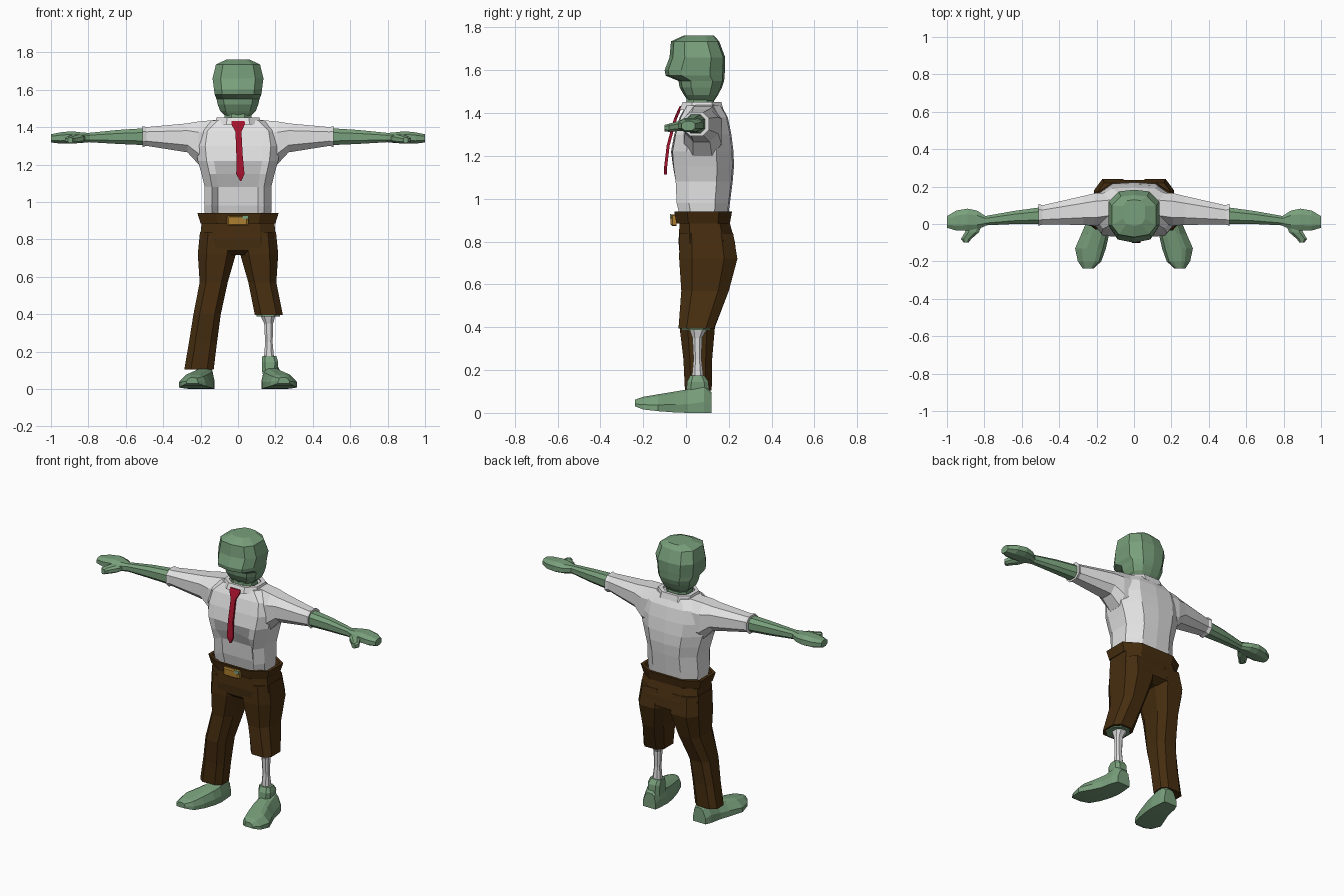
import bpy, bmesh, math
from mathutils import Vector

cube = bpy.data.objects.get("Cube")
if cube:
    bpy.data.objects.remove(cube, do_unlink=True)


def material(name, rgb):
    m = bpy.data.materials.new(name)
    m.use_nodes = True
    m.diffuse_color = (*rgb, 1)
    bsdf = m.node_tree.nodes["Principled BSDF"]
    bsdf.inputs["Base Color"].default_value = (*rgb, 1)
    bsdf.inputs["Roughness"].default_value = 0.9
    return m


GREEN = material("green skin", (0.19, 0.35, 0.20))
WHITE = material("white shirt", (0.76, 0.76, 0.76))
BROWN = material("brown cloth", (0.062, 0.027, 0.005))
RED = material("red tie", (0.36, 0.006, 0.025))
GOLD = material("gold buckle", (0.42, 0.21, 0.03))
BONE = material("pale bone", (0.72, 0.72, 0.72))


def octagon(k):
    return [(1, -k), (1, k), (k, 1), (-k, 1), (-1, k), (-1, -k), (-k, -1), (k, -1)]


def ring(axis, t, u0, u1, v0, v1, shape):
    """Fit a unit outline into a bounding box at height t along an axis."""
    pts = []
    for a, b in shape:
        u, v = (u0 + u1) / 2 + a * (u1 - u0) / 2, (v0 + v1) / 2 + b * (v1 - v0) / 2
        pts.append({"x": (t, u, v), "y": (u, t, v), "z": (u, v, t)}[axis])
    return pts


def loft(name, rings, mat, side=1, caps=True, closed=False):
    bm = bmesh.new()
    rows = [[bm.verts.new((p[0] * side, p[1], p[2])) for p in r] for r in rings]
    n = len(rows[0])
    pairs = list(zip(rows, rows[1:])) + ([(rows[-1], rows[0])] if closed else [])
    for a, b in pairs:
        for i in range(n):
            j = (i + 1) % n
            bm.faces.new((a[i], a[j], b[j], b[i]))
    if caps and not closed:
        bm.faces.new(rows[0])
        bm.faces.new(rows[-1])
    bmesh.ops.recalc_face_normals(bm, faces=bm.faces)
    me = bpy.data.meshes.new(name)
    bm.to_mesh(me)
    bm.free()
    me.materials.append(mat)
    ob = bpy.data.objects.new(name, me)
    bpy.context.collection.objects.link(ob)
    return ob


def tube(name, axis, data, mat, k=0.5, side=1, closed=False):
    return loft(name, [ring(axis, *d, octagon(k)) for d in data], mat, side, closed=closed)


# Head: overhanging upper lip above a receding jaw
head_shape = [(1, -.45), (1, .5), (.6, .93), (0, 1), (-.6, .93), (-1, .5),
              (-1, -.45), (-.68, -.88), (0, -1), (.68, -.88)]
head = [(1.455, -.065, .065, .01, .13), (1.485, -.095, .095, -.01, .15),
        (1.52, -.108, .108, -.03, .168), (1.55, -.115, .115, -.035, .178),
        (1.575, -.125, .125, -.095, .18), (1.60, -.128, .128, -.10, .182),
        (1.66, -.136, .136, -.077, .183), (1.735, -.118, .118, -.07, .155),
        (1.762, -.06, .06, -.01, .13)]
loft("head", [ring("z", *d, head_shape) for d in head], GREEN)
tube("neck", "z", [(1.40, -.075, .075, -.005, .135), (1.48, -.07, .07, .005, .13)], GREEN)


# Shirt body: chest overhangs a hollow belly
def torso_shape(edge, mid):
    return [(1, -.5), (1, .45), (.55, .95), (0, 1), (-.55, .95), (-1, .45), (-1, -.5),
            (-.78, -.95), (-.6, -.97 + edge), (0, -1 + mid), (.6, -.97 + edge), (.78, -.95)]


torso = [(.90, -.175, .175, -.03, .195, .4, .4), (.98, -.18, .18, -.05, .205, .35, .36),
         (1.08, -.178, .178, -.055, .218, .28, .32), (1.15, -.195, .195, -.065, .224, 0, .26),
         (1.22, -.215, .215, -.07, .222, 0, 0), (1.30, -.225, .225, -.055, .212, 0, 0),
         (1.38, -.21, .21, -.03, .195, 0, 0), (1.435, -.14, .14, 0, .165, 0, 0)]
loft("shirt_body", [ring("z", *d[:5], torso_shape(*d[5:])) for d in torso], WHITE)

# Collar band
tube("collar", "z", [(1.415, -.125, .125, -.03, .175), (1.452, -.115, .115, -.015, .165),
                     (1.452, -.09, .09, .0, .145), (1.415, -.10, .10, -.01, .155)],
     WHITE, closed=True)

# Sleeves, forearms, hands and thumbs
for side, word in ((1, "left"), (-1, "right")):
    tube(word + "_sleeve", "x", [(.10, .01, .17, 1.18, 1.44), (.21, -.01, .165, 1.20, 1.43),
                                 (.27, -.005, .15, 1.265, 1.42), (.49, -.002, .10, 1.30, 1.40),
                                 (.51, -.01, .107, 1.293, 1.405)], WHITE, side=side)
    tube(word + "_forearm", "x", [(.48, .0, .092, 1.303, 1.395), (.64, .0, .07, 1.31, 1.385),
                                  (.81, -.008, .04, 1.32, 1.368)], GREEN, side=side)
    tube(word + "_hand", "x", [(.79, -.008, .04, 1.32, 1.368), (.84, -.03, .072, 1.315, 1.372),
                               (.89, -.035, .082, 1.312, 1.378), (.95, -.035, .072, 1.312, 1.372),
                               (1.0, -.02, .042, 1.318, 1.362)], GREEN, side=side)
    tube(word + "_thumb", "y", [(.0, .81, .88, 1.318, 1.362), (-.045, .83, .905, 1.315, 1.36),
                                (-.08, .87, .925, 1.312, 1.35), (-.10, .885, .91, 1.315, 1.345)],
         GREEN, side=side)

# Tie: knot, then a blade that hangs forward off the chest
tie = [(1.432, .036, -.03), (1.415, .036, -.038), (1.375, .016, -.056), (1.25, .017, -.09),
       (1.15, .022, -.102), (1.112, .004, -.102)]
loft("tie", [[(c - w, y, z), (c + w, y, z), (c + w, y + .014, z), (c - w, y + .014, z)]
             for z, w, y in tie for c in [(1.43 - z) * .045]], RED)

# Trouser seat, belt and buckle
tube("trouser_seat", "z", [(.885, -.195, .195, -.03, .205), (.80, -.203, .203, -.035, .228),
                           (.74, -.195, .195, -.03, .235), (.715, -.12, .12, 0, .19)],
     BROWN, k=.6)
tube("belt", "z", [(.885, -.20, .20, -.045, .205), (.94, -.217, .217, -.055, .215),
                   (.94, -.197, .197, -.04, .20), (.885, -.18, .18, -.03, .19)],
     BROWN, k=.55, closed=True)
tube("buckle", "y", [(-.072, -.05, .045, .88, .92), (-.064, -.06, .055, .873, .926),
                     (-.045, -.06, .055, .873, .926)], GOLD, k=.85)
tube("buckle_chip", "y", [(-.075, .025, .057, .908, .928), (-.068, .025, .057, .908, .928)],
     GREEN, k=.8)

# Legs: full length on the right, torn off below the knee on the left
thigh = [(.84, .01, .203, -.03, .22), (.72, .012, .215, -.032, .24), (.57, .055, .205, -.022, .20)]
tube("right_trouser_leg", "z", thigh + [(.40, .092, .238, -.03, .135), (.25, .112, .262, -.012, .122),
                                        (.105, .13, .287, -.005, .12)], BROWN, k=.55, side=-1)
tube("left_trouser_leg", "z", thigh + [(.395, .09, .24, -.035, .13)], BROWN, k=.55)
tube("left_knee_stump", "z", [(.41, .10, .225, -.02, .115), (.388, .10, .225, -.02, .115)], GREEN)
tube("left_shin_bone", "z", [(.395, .118, .20, .015, .10), (.35, .14, .188, .03, .075),
                             (.25, .145, .185, .035, .072), (.14, .137, .195, .025, .085)], BONE)
tube("left_ankle", "z", [(.08, .13, .21, .0, .11), (.145, .128, .215, .005, .105),
                         (.175, .13, .205, .02, .085)], GREEN, k=.6)

# Feet, splayed outward
foot_shape = [(1, -1), (1, -.25), (.55, .75), (.25, 1), (-.45, 1), (-.8, .7), (-1, -.25), (-1, -1)]
foot = [(.12, .135, .225, 0, .095), (.085, .13, .24, 0, .135), (.01, .125, .255, 0, .11),
        (-.05, .132, .28, .002, .10), (-.13, .15, .315, .008, .087), (-.20, .175, .30, .016, .075),
        (-.237, .215, .275, .03, .062)]
for side, word in ((1, "left"), (-1, "right")):
    loft(word + "_foot", [ring("y", *d, foot_shape) for d in foot], GREEN, side)
